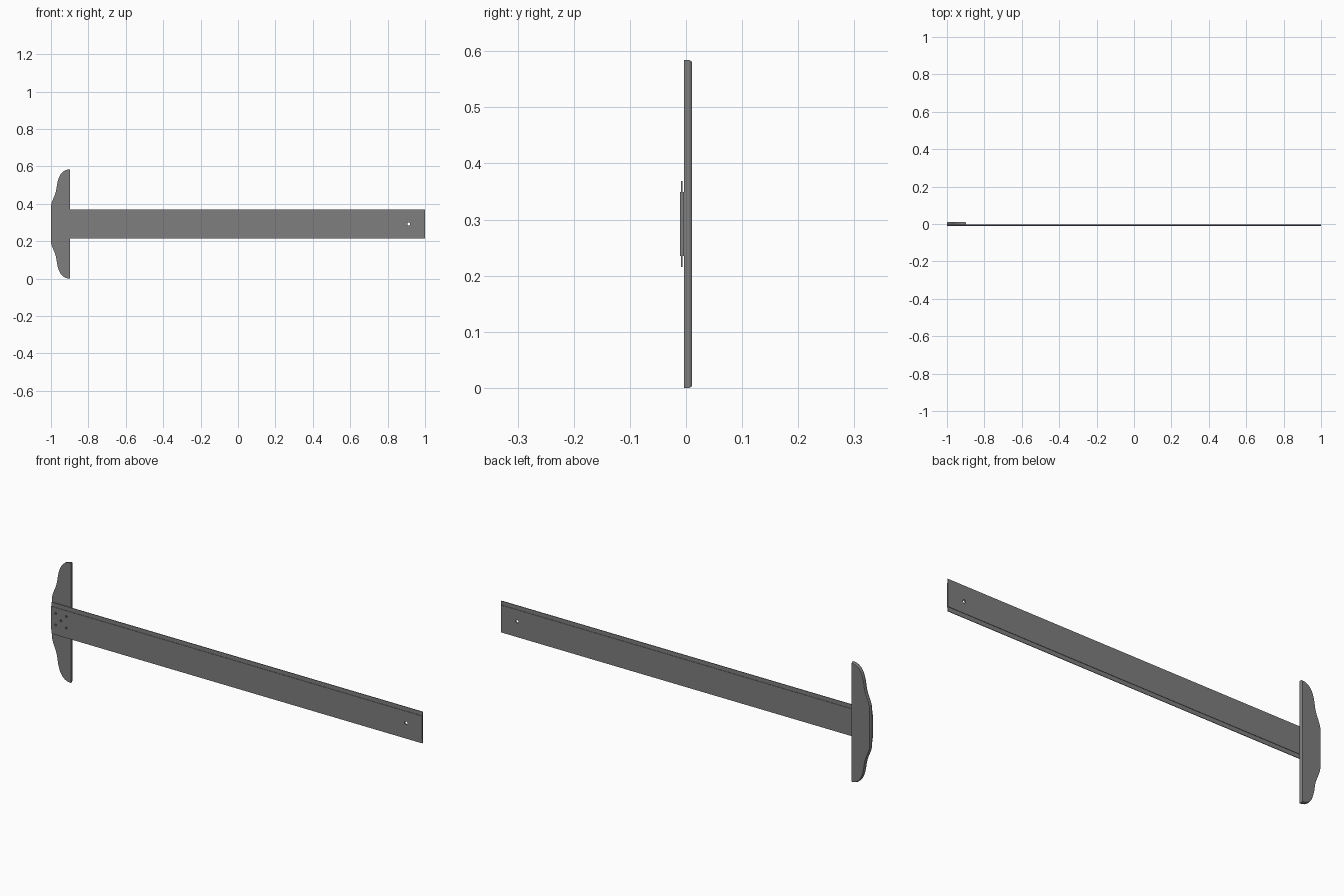
import bpy, bmesh
from mathutils import Vector
from mathutils.geometry import interpolate_bezier

cube = bpy.data.objects.get("Cube")
if cube:
    bpy.data.objects.remove(cube, do_unlink=True)

grey = bpy.data.materials.new("mid grey")
grey.use_nodes = True
grey.diffuse_color = (0.21, 0.21, 0.21, 1)
grey.node_tree.nodes["Principled BSDF"].inputs["Base Color"].default_value = (0.21, 0.21, 0.21, 1)

MID_Z = 0.292


def prism(name, points, offset):
    """Extrude a closed outline of 3D points along offset."""
    bm = bmesh.new()
    face = bm.faces.new([bm.verts.new(p) for p in points])
    out = bmesh.ops.extrude_face_region(bm, geom=[face])
    moved = [v for v in out["geom"] if isinstance(v, bmesh.types.BMVert)]
    bmesh.ops.translate(bm, verts=moved, vec=offset)
    bmesh.ops.recalc_face_normals(bm, faces=bm.faces)
    mesh = bpy.data.meshes.new(name)
    bm.to_mesh(mesh)
    bm.free()
    mesh.materials.append(grey)
    obj = bpy.data.objects.new(name, mesh)
    bpy.context.collection.objects.link(obj)
    return obj


def ring(pts, inset=0.0):
    """Shrink an XZ outline by moving every corner along its inward normal."""
    n, res = len(pts), []
    for i, p in enumerate(pts):
        a = (p - pts[i - 1]).normalized()
        b = (pts[(i + 1) % n] - p).normalized()
        t = (a + b).normalized()
        res.append(p + Vector((-t.y, t.x)) * inset / max(t.dot(a), 0.5))
    return res


# Head outline: S-curved outer edge, mirrored about the middle
curve = interpolate_bezier((-1, 0.093), (-0.998, 0.125), (-0.975, 0.15), (-0.97, 0.195), 10)
curve += interpolate_bezier((-0.97, 0.195), (-0.962, 0.26), (-0.94, 0.292), (-0.898, 0.292), 14)[1:]
upper = [Vector((p[0], p[1])) for p in curve]
lower = [Vector((p.x, -p.y)) for p in upper]
outline = lower[::-1] + upper
outline.reverse()          # counter-clockwise in the XZ plane
area = sum(p.cross(outline[i - 1]) for i, p in enumerate(outline))
if area > 0:
    outline.reverse()

# Head: flat front, straight walls, chamfered back edge
bm = bmesh.new()
loops = [[bm.verts.new((p.x, y, p.y + MID_Z)) for p in ring(outline, d)]
         for y, d in ((-0.004, 0), (0.006, 0), (0.011, 0.003))]
bm.faces.new(loops[0])
bm.faces.new(loops[-1])
for a, b in zip(loops, loops[1:]):
    for i in range(len(a)):
        bm.faces.new((a[i - 1], a[i], b[i], b[i - 1]))
bmesh.ops.recalc_face_normals(bm, faces=bm.faces)
mesh = bpy.data.meshes.new("head")
bm.to_mesh(mesh)
bm.free()
mesh.materials.append(grey)
head = bpy.data.objects.new("head", mesh)
bpy.context.collection.objects.link(head)

# Blade: thick core with a thin ruling strip along both long edges
core, edge = 0.057, 0.077
half = [(-0.011, core), (-0.009, core), (-0.009, edge), (-0.006, edge), (-0.006, core), (-0.004, core)]
section = half + [(y, -z) for y, z in reversed(half)]
blade = prism("blade", [(-1, y, z + MID_Z) for y, z in section], (2, 0, 0))

# Screw holes over the head and the hanging hole at the far end
holes = [(-0.947, 0, 0.005), (0.913, 0, 0.008)]
holes += [(x, z, 0.005) for x in (-0.975, -0.918) for z in (-0.028, 0.028)]
for x, z, radius in holes:
    bpy.ops.mesh.primitive_cylinder_add(vertices=20, radius=radius, depth=0.03,
                                        location=(x, -0.008, z + MID_Z), rotation=(1.5708, 0, 0))
    cutter = bpy.context.object
    cutter.name = "hole_cutter"
    cutter.data.materials.append(grey)
    cutter.hide_render = True
    cutter.hide_set(True)
    mod = blade.modifiers.new("hole", "BOOLEAN")
    mod.operation = "DIFFERENCE"
    mod.solver = "EXACT"
    mod.object = cutter

# Smooth the curved walls, keep the edges sharp
bpy.ops.object.select_all(action="DESELECT")
head.select_set(True)
bpy.context.view_layer.objects.active = head
bpy.ops.object.shade_smooth_by_angle(angle=0.5)
